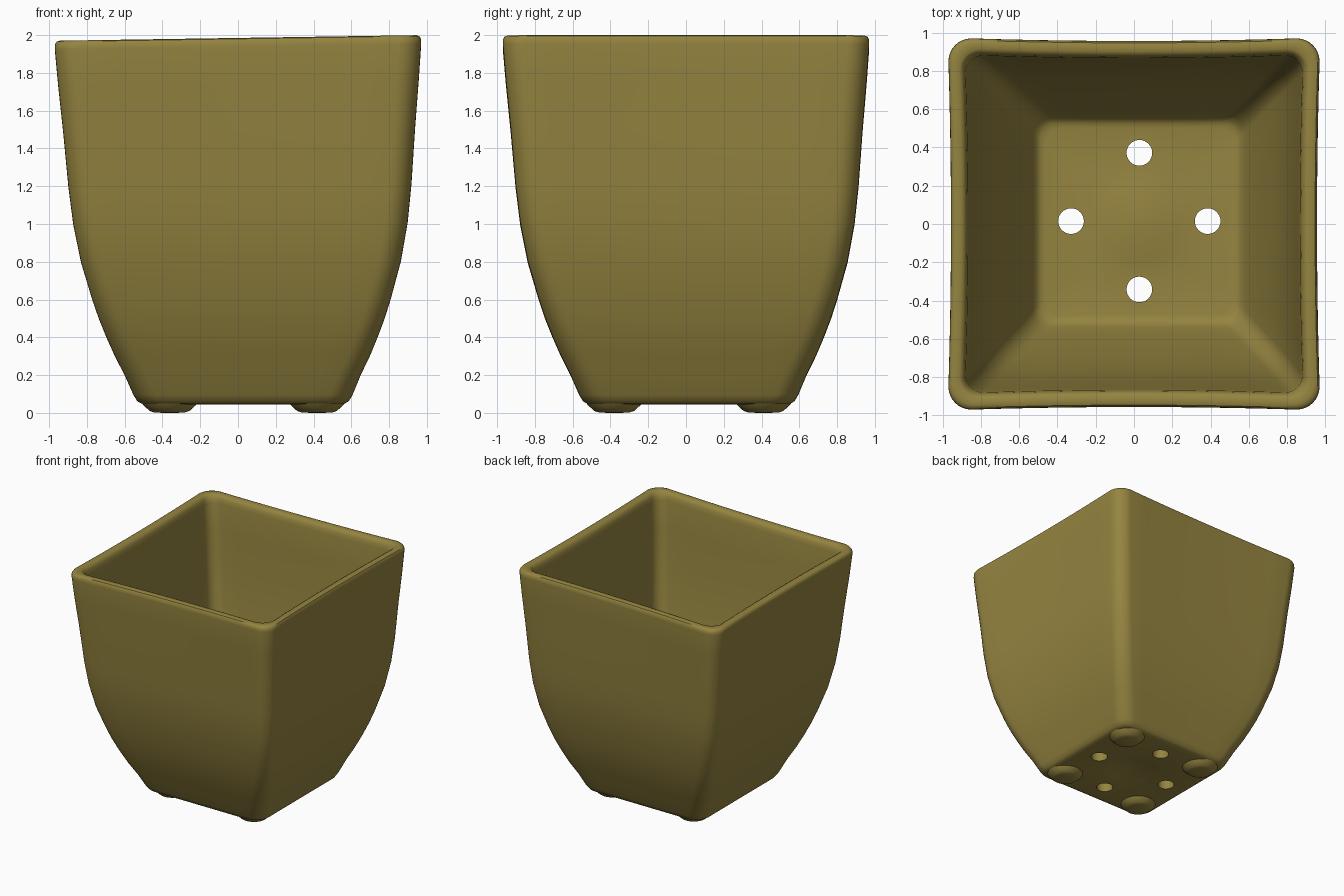
import bpy, bmesh, math
from mathutils import Vector

cube = bpy.data.objects.get("Cube")
if cube:
    bpy.data.objects.remove(cube, do_unlink=True)

CENTRE = Vector((0.028, 0.015))      # middle of the base, slightly off axis
ARC, STRAIGHT = 8, 10                # points per corner and per side

clay = bpy.data.materials.new("olive clay")
clay.use_nodes = True
OLIVE = (0.30, 0.232, 0.051, 1)
clay.diffuse_color = OLIVE
bsdf = clay.node_tree.nodes["Principled BSDF"]
bsdf.inputs["Base Color"].default_value = OLIVE
bsdf.inputs["Roughness"].default_value = 0.7


def rounded_square(half, radius, sag):
    """Points round a square with soft corners and sides bowed in by sag."""
    points, flat = [], half - radius
    for side in range(4):
        turn = side * math.pi / 2
        local = []
        for i in range(STRAIGHT):
            t = -1 + 2 * i / STRAIGHT
            local.append(Vector((half - sag * (1 - t * t), t * flat)))
        for i in range(ARC):
            a = math.pi / 2 * i / ARC
            local.append(Vector((flat + radius * math.cos(a), flat + radius * math.sin(a))))
        c, s = math.cos(turn), math.sin(turn)
        points += [Vector((c * p.x - s * p.y, s * p.x + c * p.y)) for p in local]
    return points


def loft(name, rings):
    """Skin closed rings of equal length and cap both ends."""
    bm = bmesh.new()
    loops = [[bm.verts.new(p) for p in ring] for ring in rings]
    n = len(loops[0])
    for low, high in zip(loops, loops[1:]):
        for i in range(n):
            j = (i + 1) % n
            bm.faces.new((low[i], low[j], high[j], high[i]))
    bm.faces.new(loops[0][::-1])
    bm.faces.new(loops[-1])
    bmesh.ops.recalc_face_normals(bm, faces=bm.faces)
    mesh = bpy.data.meshes.new(name)
    bm.to_mesh(mesh)
    bm.free()
    mesh.materials.append(clay)
    obj = bpy.data.objects.new(name, mesh)
    bpy.context.collection.objects.link(obj)
    return obj


def smooth(obj, degrees):
    bpy.ops.object.select_all(action="DESELECT")
    obj.select_set(True)
    bpy.context.view_layer.objects.active = obj
    bpy.ops.object.shade_smooth_by_angle(angle=math.radians(degrees))


def place(p, z):
    """Lean the body towards the offset base and tilt the rim."""
    x, y = p + CENTRE * max(0, 1 - z / 1.9)
    return (x, y, z + 0.0155 * x * z / 2)


def square_ring(half, z, radius):
    return [place(p, z) for p in rounded_square(half, radius, 0.007 * z)]


def round_ring(radius, z):
    return [place(p.normalized() * radius, z) for p in rounded_square(1, 0.2, 0)]


# Pot body: dished underside, outer wall, rim, inner wall, domed floor
underside = [(0.01, 0.075), (0.12, 0.07), (0.2, 0.056), (0.26, 0.046)]
outer = [(0.50, 0.045), (0.54, 0.05), (0.56, 0.062), (0.58, 0.095), (0.625, 0.2),
         (0.675, 0.3), (0.718, 0.4), (0.757, 0.5), (0.79, 0.6), (0.847, 0.8),
         (0.885, 1.0), (0.908, 1.2), (0.932, 1.5), (0.955, 1.75), (0.97, 1.94),
         (0.969, 1.965), (0.96, 1.98), (0.945, 1.985), (0.915, 1.984)]
inner = [(0.898, 1.975), (0.887, 1.955), (0.88, 1.92), (0.865, 1.7), (0.843, 1.4),
         (0.80, 1.0), (0.763, 0.8), (0.708, 0.6), (0.635, 0.4), (0.59, 0.28),
         (0.555, 0.2), (0.535, 0.165), (0.515, 0.15), (0.49, 0.145)]
dome = [(0.28, 0.146), (0.2, 0.157), (0.12, 0.168), (0.01, 0.175)]

rings = [round_ring(r, z) for r, z in underside]
rings += [square_ring(h, z, 0.12) for h, z in outer]
rings += [square_ring(h, z, 0.09) for h, z in inner]
rings += [round_ring(r, z) for r, z in dome]
pot = loft("pot_body", rings)

# Four drainage holes
for k in range(4):
    a = k * math.pi / 2
    spot = CENTRE + 0.357 * Vector((math.cos(a), math.sin(a)))
    bpy.ops.mesh.primitive_cylinder_add(vertices=32, radius=0.067, depth=0.4,
                                        location=(spot.x, spot.y, 0.1))
    cutter = bpy.context.object
    cutter.name = "drain_hole_cutter"
    cutter.hide_render = True
    cutter.data.materials.append(clay)
    bpy.context.view_layer.objects.active = pot
    cut = pot.modifiers.new("drain_hole", "BOOLEAN")
    cut.operation, cut.solver, cut.object = "DIFFERENCE", "EXACT", cutter
    bpy.ops.object.modifier_apply(modifier=cut.name)
    bpy.data.objects.remove(cutter, do_unlink=True)
smooth(pot, 40)

# Four low button feet
foot_profile = [(0.03, 0.0), (0.08, 0.002), (0.105, 0.01), (0.125, 0.028),
                (0.14, 0.042), (0.15, 0.055)]
for sx, side in ((1, "left"), (-1, "right")):
    for sy, end in ((-1, "front"), (1, "back")):
        cx, cy = CENTRE.x + 0.39 * sx, CENTRE.y + 0.395 * sy
        foot = loft(f"foot_{end}_{side}",
                    [[(cx + r * math.cos(i * math.tau / 32),
                       cy + r * math.sin(i * math.tau / 32), z) for i in range(32)]
                     for r, z in foot_profile])
        smooth(foot, 60)
